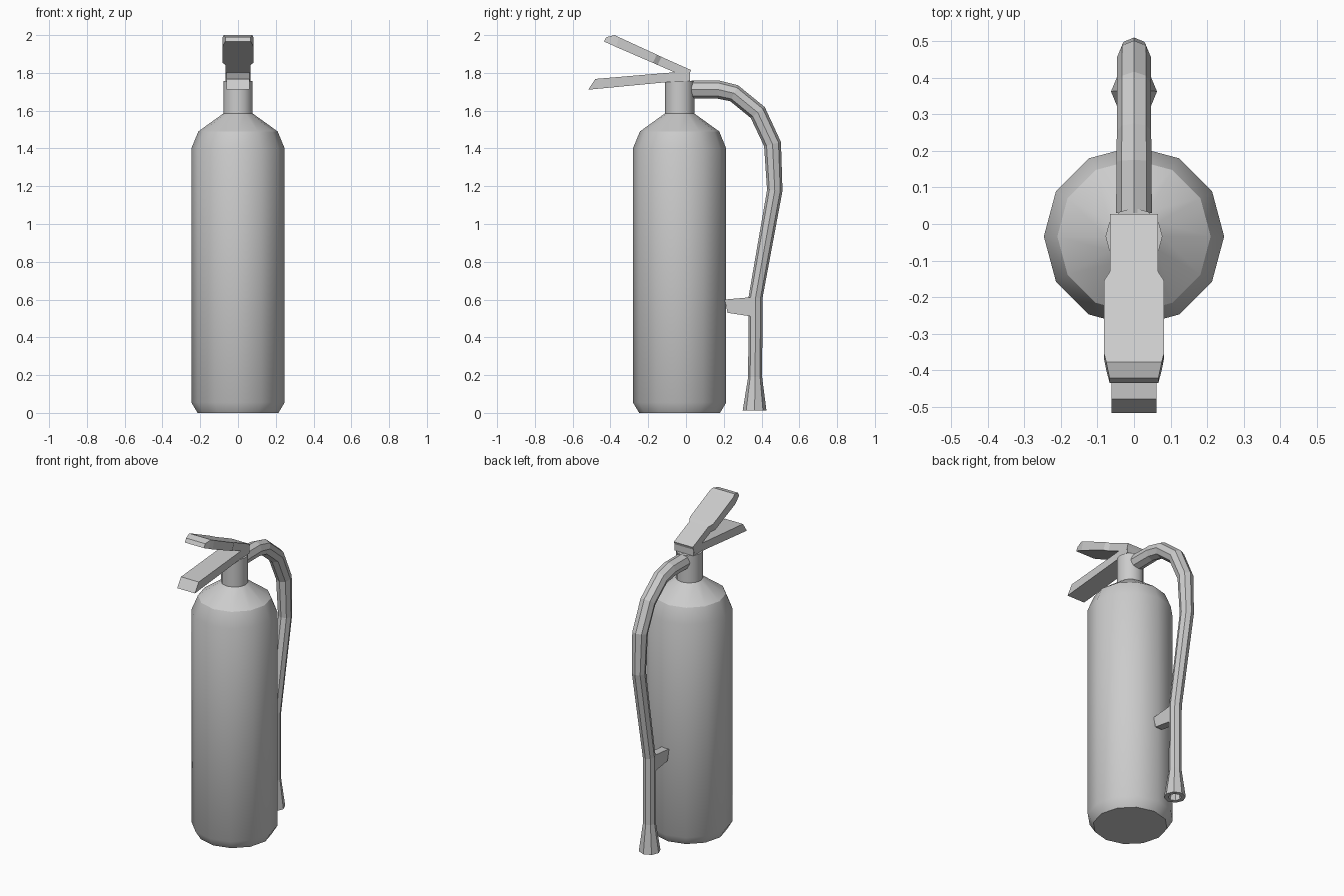
import bpy, bmesh
from math import cos, sin, pi, radians
from mathutils import Vector

if "Cube" in bpy.data.objects:
    bpy.data.objects.remove(bpy.data.objects["Cube"])


def loft(name, rings, smooth=False):
    """Skin a list of closed rings and cap both ends."""
    bm = bmesh.new()
    vs = [[bm.verts.new(p) for p in ring] for ring in rings]
    n = len(vs[0])
    for a, b in zip(vs, vs[1:]):
        for i in range(n):
            j = (i + 1) % n
            bm.faces.new((a[i], a[j], b[j], b[i]))
    bm.faces.new(vs[0])
    bm.faces.new(vs[-1])
    bmesh.ops.recalc_face_normals(bm, faces=bm.faces)
    me = bpy.data.meshes.new(name)
    bm.to_mesh(me)
    bm.free()
    ob = bpy.data.objects.new(name, me)
    bpy.context.collection.objects.link(ob)
    if smooth:
        bpy.ops.object.select_all(action='DESELECT')
        ob.select_set(True)
        bpy.context.view_layer.objects.active = ob
        bpy.ops.object.shade_smooth_by_angle(angle=radians(31))
    return ob


def lathe(name, profile, cy, sides=12):
    rings = [[(r * cos(2 * pi * i / sides), cy + r * sin(2 * pi * i / sides), z)
              for i in range(sides)] for r, z in profile]
    return loft(name, rings, True)


def plate(name, sections):
    """Lever from sections: top y, top z, bottom y, bottom z, half width."""
    return loft(name, [[(-w, ty, tz), (w, ty, tz), (w, by, bz), (-w, by, bz)]
                       for ty, tz, by, bz, w in sections])


# Cylinder and valve neck
CY = -0.034
lathe("tank", [(0.214, 0), (0.247, 0.055), (0.247, 1.40),
               (0.21, 1.49), (0.078, 1.585)], CY)
lathe("valve_neck", [(0.078, 1.57), (0.078, 1.757)], CY)

# Levers
plate("carry_handle", [(0.02, 1.81, 0.02, 1.758, 0.065),
                       (-0.10, 1.80, -0.11, 1.75, 0.062),
                       (-0.48, 1.768, -0.518, 1.711, 0.062)])
plate("squeeze_lever", [(0.027, 1.815, 0.01, 1.772, 0.066),
                        (-0.13, 1.885, -0.15, 1.842, 0.066),
                        (-0.155, 1.897, -0.175, 1.853, 0.082),
                        (-0.355, 1.989, -0.370, 1.937, 0.082),
                        (-0.378, 2.0, -0.400, 1.951, 0.076),
                        (-0.422, 1.989, -0.435, 1.966, 0.067)])

# Hose with flared, hollow nozzle: y, z, radius
path = [(0.03, 1.712, 0.049), (0.17, 1.712, 0.048), (0.255, 1.692, 0.047),
        (0.38, 1.59, 0.047), (0.458, 1.423, 0.046), (0.47, 1.178, 0.041),
        (0.368, 0.61, 0.037), (0.366, 0.19, 0.037), (0.363, 0.012, 0.063)]
rings = []
for i, (y, z, r) in enumerate(path):
    c = Vector((0, y, z))
    dirs = []
    for a, b in ((i - 1, i), (i, i + 1)):
        if a >= 0 and b < len(path):
            dirs.append((Vector((0, *path[b][:2])) - Vector((0, *path[a][:2]))).normalized())
    t = sum(dirs, Vector()).normalized()
    if i == len(path) - 1:
        t = Vector((0, 0, -1))
    n = Vector((0, -t.z, t.y))
    rings.append([c + r * (cos(k * pi / 4) * Vector((1, 0, 0)) + sin(k * pi / 4) * n)
                  for k in range(8)])
end = Vector((0, 0.363, 0.012))
for r, dz in ((0.6, 0), (0.5, 0.06)):
    rings.append([end + (p - end) * r + Vector((0, 0, dz)) for p in rings[8]])
loft("hose", rings)

# Clip holding the hose to the tank
loft("hose_clip", [[(-w, y, b), (w, y, b), (w, y2, t), (-w, y2, t)]
                   for y, b, y2, t, w in ((0.22, 0.53, 0.205, 0.60, 0.025),
                                          (0.35, 0.51, 0.35, 0.613, 0.025))])
